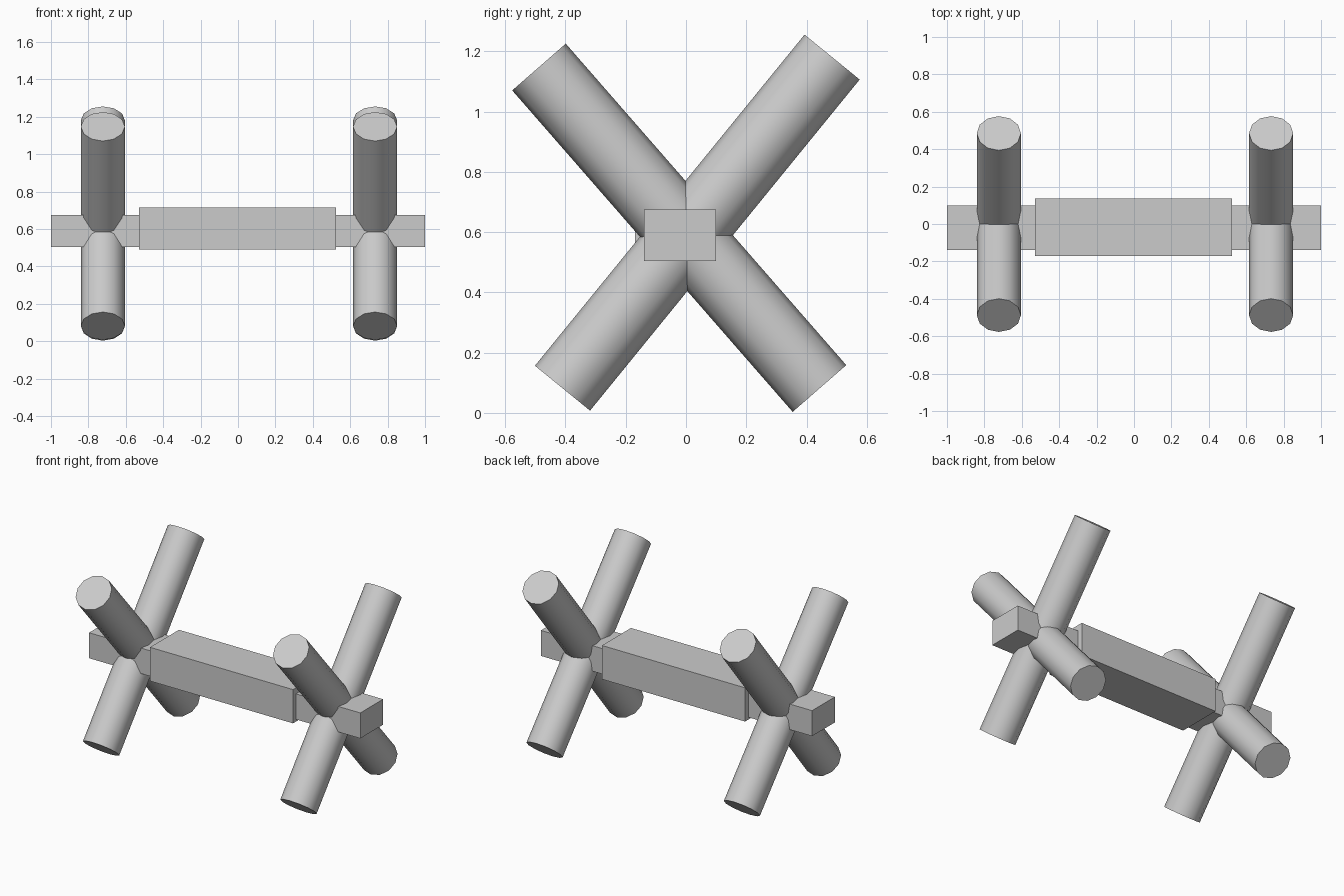
import bpy, math
from mathutils import Vector

cube = bpy.data.objects.get("Cube")
if cube:
    bpy.data.objects.remove(cube, do_unlink=True)

grey = bpy.data.materials.new("plain grey")
grey.use_nodes = True
colour = (0.6, 0.6, 0.6, 1)
grey.diffuse_color = colour
grey.node_tree.nodes["Principled BSDF"].inputs["Base Color"].default_value = colour


def finish(name):
    ob = bpy.context.object
    ob.name = name
    ob.data.materials.append(grey)
    return ob


def box(name, low, high):
    low, high = Vector(low), Vector(high)
    bpy.ops.mesh.primitive_cube_add(size=1, location=(low + high) / 2)
    ob = finish(name)
    ob.scale = high - low
    bpy.ops.object.transform_apply(location=False, rotation=False, scale=True)


def bar(name, x, start, end):
    # Round bar in a plane across the beam, from start to end (y, z)
    a, b = Vector((x, *start)), Vector((x, *end))
    d = b - a
    bpy.ops.mesh.primitive_cylinder_add(
        vertices=12, radius=0.118, depth=d.length, location=(a + b) / 2,
        rotation=(math.atan2(-d.y, d.z), 0, 0))
    finish(name)
    # Put a vertex line on each outer side
    bpy.ops.object.shade_smooth_by_angle(angle=math.radians(40))


# Beam and its thicker middle
box("beam", (-1, -0.14, 0.505), (1, 0.10, 0.675))
box("beam_sleeve", (-0.53, -0.17, 0.49), (0.525, 0.135, 0.715))

# Crossed bars at each end
for side, x in (("right", -0.7225), ("left", 0.733)):
    bar(side + "_bar_rising_to_back", x, (-0.41, 0.082), (0.485, 1.181))
    bar(side + "_bar_rising_to_front", x, (0.443, 0.081), (-0.488, 1.148))
